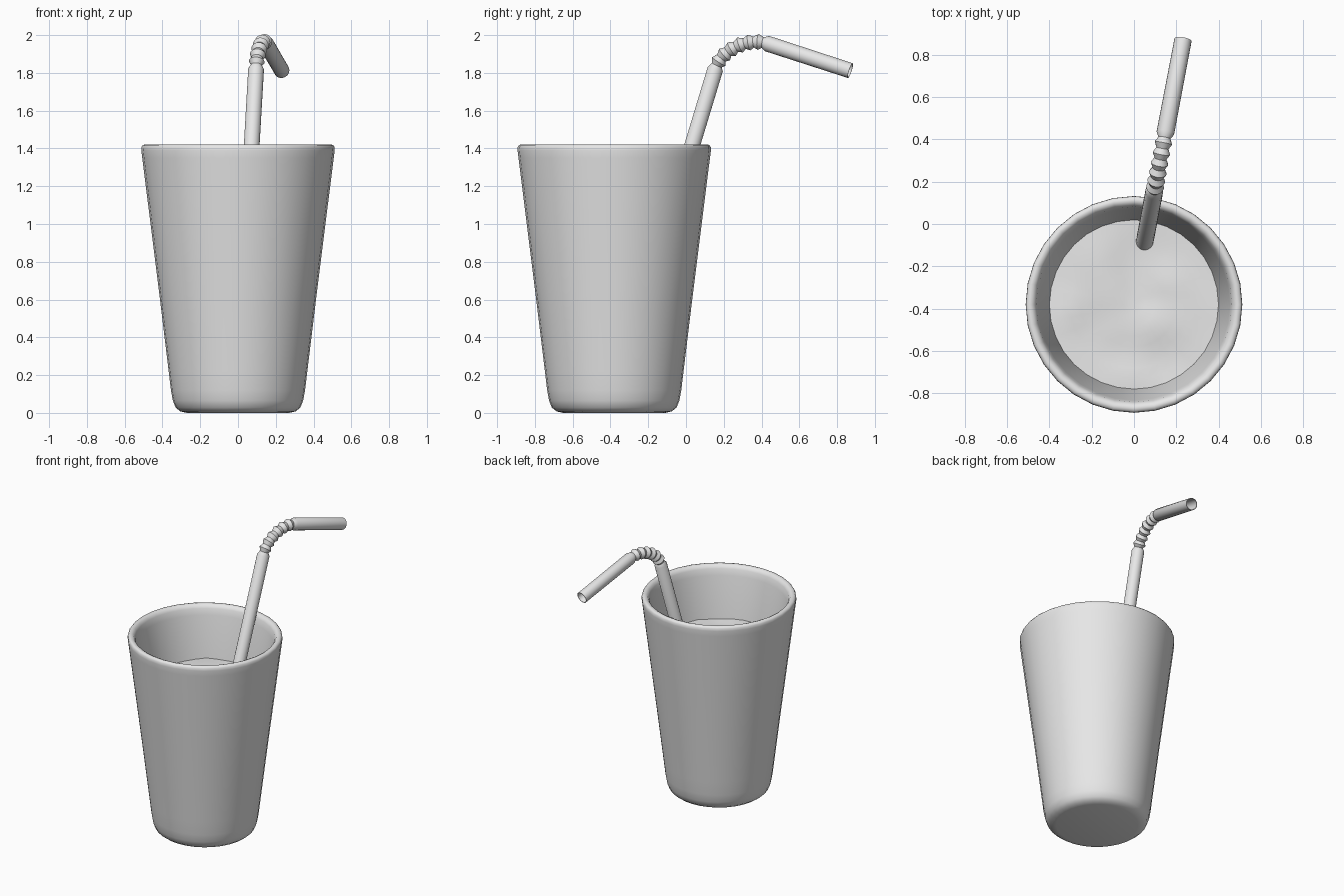
import bpy, bmesh, math
from mathutils import Vector, noise
from mathutils.geometry import interpolate_bezier

if "Cube" in bpy.data.objects:
    bpy.data.objects.remove(bpy.data.objects["Cube"])

grey = bpy.data.materials.new("light_grey")
grey.use_nodes = True
grey.diffuse_color = (0.8, 0.8, 0.8, 1)
grey.node_tree.nodes["Principled BSDF"].inputs["Base Color"].default_value = (0.8, 0.8, 0.8, 1)

CUP_Y = -0.38


def finish(name, bm, angle):
    """Turn a bmesh into a smooth shaded grey object."""
    bmesh.ops.recalc_face_normals(bm, faces=bm.faces[:])
    mesh = bpy.data.meshes.new(name)
    bm.to_mesh(mesh)
    bm.free()
    mesh.materials.append(grey)
    obj = bpy.data.objects.new(name, mesh)
    bpy.context.collection.objects.link(obj)
    bpy.ops.object.select_all(action='DESELECT')
    obj.select_set(True)
    bpy.context.view_layer.objects.active = obj
    bpy.ops.object.shade_smooth_by_angle(angle=math.radians(angle))
    return obj


def ring(bm, centre, u, v, radius, sides):
    turns = [2 * math.pi * i / sides for i in range(sides)]
    return [bm.verts.new(centre + radius * (math.cos(a) * u + math.sin(a) * v)) for a in turns]


def bridge(bm, a, b):
    for i in range(len(a)):
        j = (i + 1) % len(a)
        bm.faces.new((a[i], a[j], b[j], b[i]))


def cap(bm, loop, centre):
    pole = bm.verts.new(centre)
    for i in range(len(loop)):
        bm.faces.new((loop[i], loop[(i + 1) % len(loop)], pole))


X, Y = Vector((1, 0, 0)), Vector((0, 1, 0))

# Cup: outer wall, rounded rim and inner wall as one turned profile
profile = [(0.27, 0), (0.305, 0.008), (0.33, 0.028), (0.345, 0.065), (0.355, 0.12),
           (0.367, 0.22), (0.413, 0.6), (0.463, 1.0), (0.507, 1.35), (0.512, 1.39),
           (0.511, 1.408), (0.503, 1.419), (0.488, 1.421), (0.473, 1.414), (0.462, 1.395),
           (0.453, 1.35), (0.4, 1.06), (0.32, 0.2), (0.27, 0.08)]
bm = bmesh.new()
loops = [ring(bm, Vector((0, CUP_Y, z)), X, Y, r, 32) for r, z in profile]
for a, b in zip(loops, loops[1:]):
    bridge(bm, a, b)
cap(bm, loops[0], (0, CUP_Y, 0.002))
cap(bm, loops[-1], (0, CUP_Y, 0.07))
finish("cup", bm, 60)

# Drink: gently rippled disc
bm = bmesh.new()
loops = [ring(bm, Vector((0, CUP_Y, 1.055)), X, Y, 0.402 * k / 8, 32) for k in range(8, 0, -1)]
for a, b in zip(loops, loops[1:]):
    bridge(bm, a, b)
cap(bm, loops[-1], (0, CUP_Y, 1.055))
for v in bm.verts:
    v.co.z += 0.016 * noise.noise(Vector((v.co.x * 6, v.co.y * 6, 0.5)))
finish("drink_surface", bm, 60)


# Straw: a hollow tube in a leaning vertical plane, with a pleated bend
def on_plane(y, z):
    return Vector((0.073 + 0.19 * (y - 0.035), y, z))


foot, tip = on_plane(-0.36, 0.12), on_plane(0.87, 1.812)
bend_start, bend_end = on_plane(0.155, 1.82), on_plane(0.43, 1.955)
PLEATS = 6
bend = interpolate_bezier(bend_start, on_plane(0.185, 1.92), on_plane(0.323, 1.989),
                          bend_end, 2 * PLEATS + 3)
path = [foot] + list(bend) + [tip]
outer = [0.041] + [0.029 if i % 2 else 0.042 for i in range(len(bend))] + [0.041]
side = Vector((1, -0.19, 0)).normalized()
bm = bmesh.new()


def sweep(radii):
    loops = []
    for i, p in enumerate(path):
        along = (path[min(i + 1, len(path) - 1)] - path[max(i - 1, 0)]).normalized()
        if i == 1:
            along = (p - foot).normalized()
        elif i == len(path) - 2:
            along = (tip - p).normalized()
        loops.append(ring(bm, p, side, along.cross(side), radii[i], 20))
    for a, b in zip(loops, loops[1:]):
        bridge(bm, a, b)
    return loops


shell = sweep(outer)
lining = sweep([r - 0.004 for r in outer])
for end in (0, -1):
    bridge(bm, shell[end], lining[end])
finish("bendy_straw", bm, 40)
